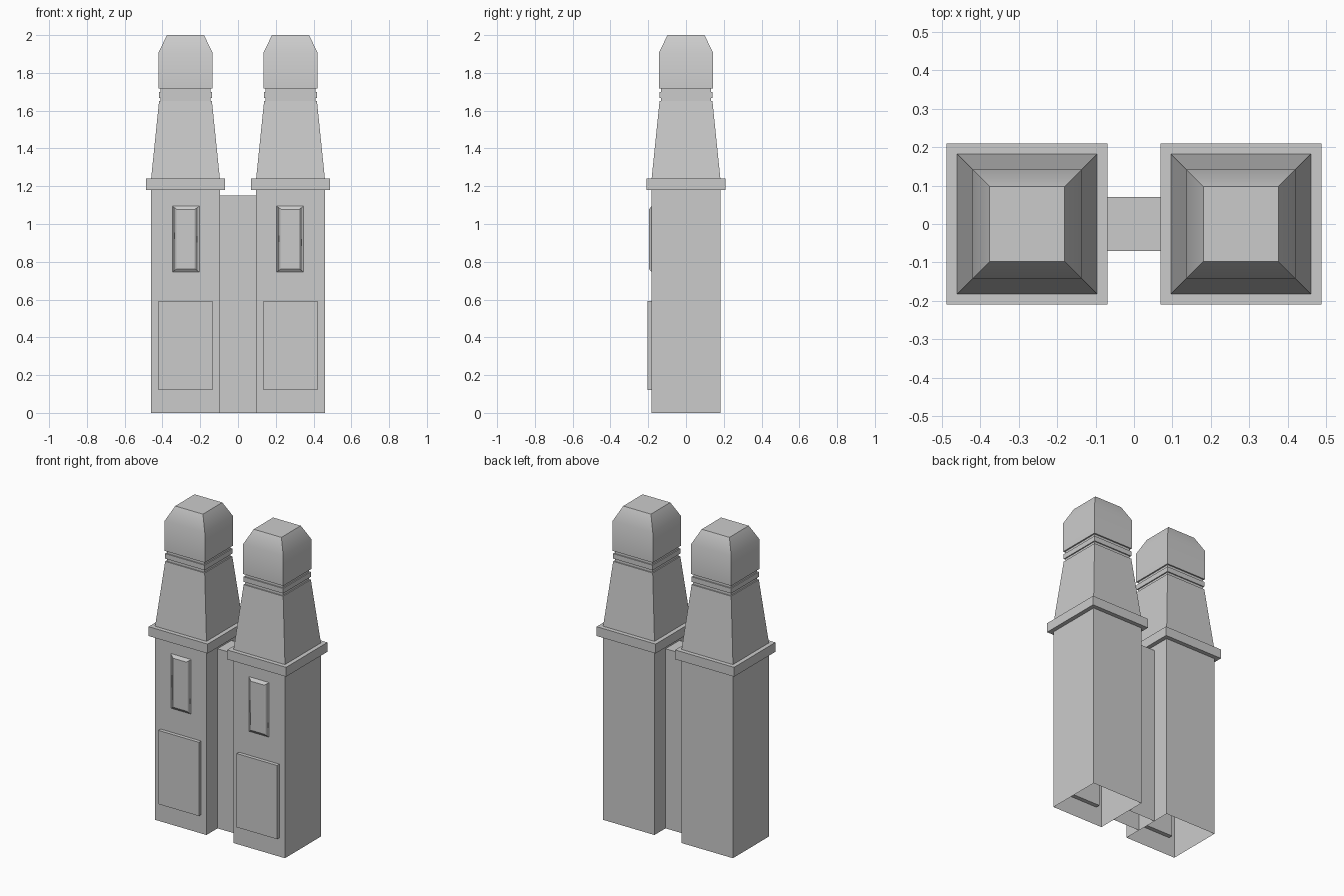
import bpy, math

if "Cube" in bpy.data.objects:
    bpy.data.objects.remove(bpy.data.objects["Cube"])


def make(name, verts, faces, smooth=None):
    mesh = bpy.data.meshes.new(name)
    mesh.from_pydata(verts, [], faces)
    mesh.update()
    ob = bpy.data.objects.new(name, mesh)
    bpy.context.collection.objects.link(ob)
    if smooth:
        bpy.ops.object.select_all(action='DESELECT')
        ob.select_set(True)
        bpy.context.view_layer.objects.active = ob
        bpy.ops.object.shade_smooth_by_angle(angle=math.radians(smooth))
    return ob


def stack(name, cx, profile, bottom=True, top=True, ratio=1.0, smooth=None):
    """Rectangular rings stacked along z; profile holds (half width, z)."""
    verts, faces = [], []
    for h, z in profile:
        d = h * ratio
        verts += [(cx - h, -d, z), (cx + h, -d, z), (cx + h, d, z), (cx - h, d, z)]
    for k in range(len(profile) - 1):
        for i in range(4):
            a, b = 4 * k + i, 4 * k + (i + 1) % 4
            faces.append((a, b, b + 4, a + 4))
    if bottom:
        faces.append((3, 2, 1, 0))
    if top:
        n = len(verts)
        faces.append((n - 4, n - 3, n - 2, n - 1))
    return make(name, verts, faces, smooth)


def panel(name, cx, hx, z0, z1, back, front, ix=0.0, iz=0.0, smooth=None):
    """Raised panel facing -y, its front inset by ix and iz."""
    verts = []
    for y, dx, dz in ((back, 0, 0), (front, ix, iz)):
        verts += [(cx - hx + dx, y, z0 + dz), (cx + hx - dx, y, z0 + dz),
                  (cx + hx - dx, y, z1 - dz), (cx - hx + dx, y, z1 - dz)]
    faces = [(0, 1, 2, 3), (7, 6, 5, 4)]
    faces = [tuple(reversed(f)) for f in faces]
    for i in range(4):
        j = (i + 1) % 4
        faces.append((i, j, j + 4, i + 4))
    return make(name, verts, [(f if len(set(f) - {0, 1, 2, 3}) == 2 else f[::-1]) for f in faces], smooth)


for side, s in (("left", -1), ("right", 1)):
    cx = s * 0.278
    # Hollow shaft, open underneath
    stack(f"{side}_shaft", cx, [(0.182, 0), (0.182, 1.2)], bottom=False, top=False)
    # Collar slab
    stack(f"{side}_collar", cx, [(0.209, 1.18), (0.209, 1.24)])
    # Tapered neck with two grooves and a chamfered cap
    stack(f"{side}_spire", cx, [(0.182, 1.24), (0.14, 1.65), (0.133, 1.65), (0.133, 1.668),
                                (0.14, 1.668), (0.14, 1.70), (0.133, 1.70), (0.133, 1.718),
                                (0.142, 1.718), (0.142, 1.91), (0.098, 2.0)],
          bottom=False, smooth=30)
    # Lower door slab and upper bevelled panel
    panel(f"{side}_door", s * 0.277, 0.143, 0.12, 0.592, -0.155, -0.205)
    panel(f"{side}_upper_panel", s * 0.276, 0.072, 0.745, 1.095, -0.182, -0.196,
          ix=0.025, iz=0.018, smooth=33)

# Connecting wall between the towers, open underneath
stack("connecting_wall", 0, [(0.097, 0), (0.097, 1.15)], bottom=False, ratio=0.07 / 0.097)

# Consistent outward normals on the closed panels
import bmesh
for ob in bpy.data.objects:
    if ob.name.endswith(("door", "panel")):
        bm = bmesh.new()
        bm.from_mesh(ob.data)
        bmesh.ops.recalc_face_normals(bm, faces=bm.faces)
        bm.to_mesh(ob.data)
        bm.free()
